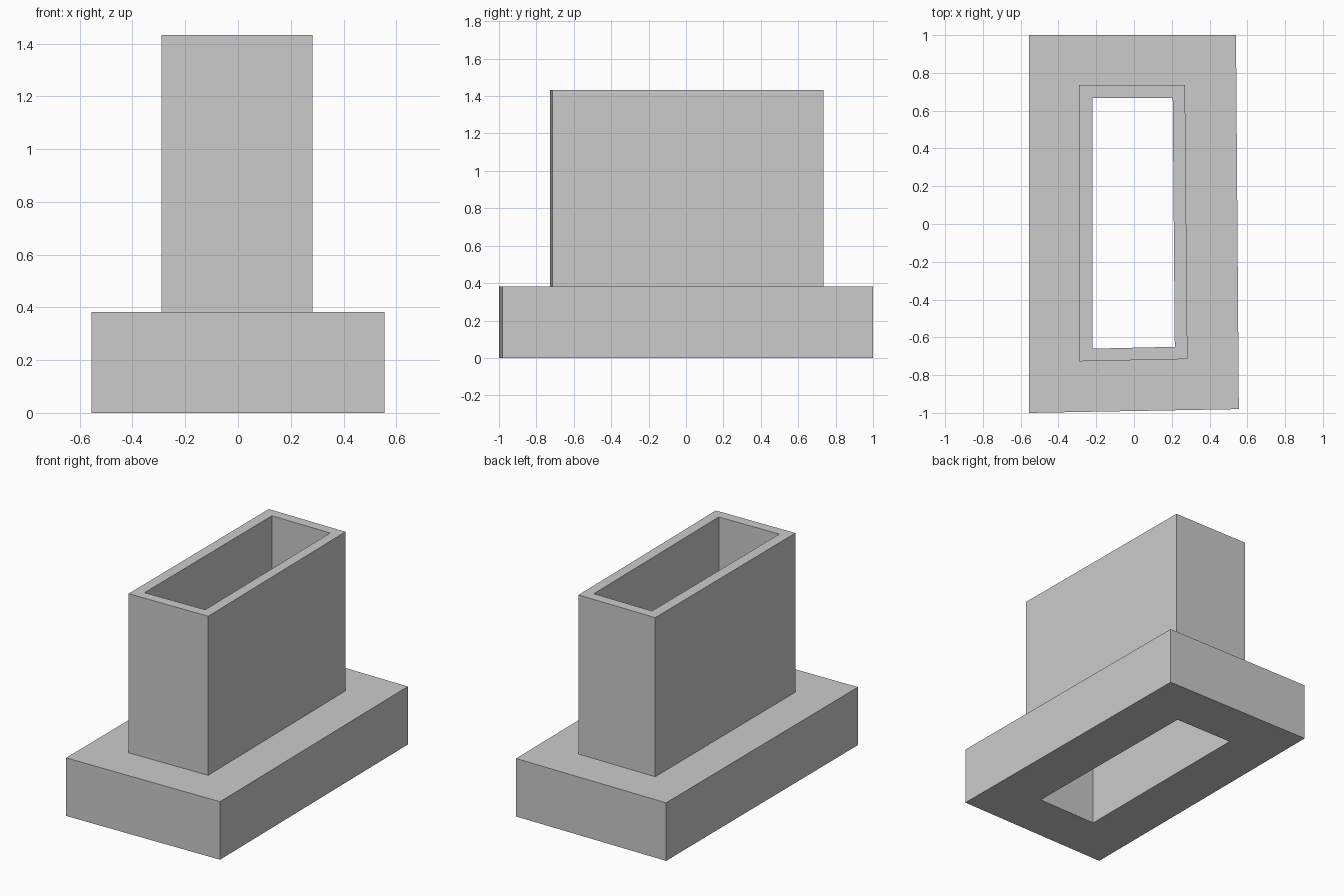
import bpy
import bmesh

cube = bpy.data.objects.get("Cube")
if cube:
    bpy.data.objects.remove(cube, do_unlink=True)

# Plain grey material
GREY = (0.6, 0.6, 0.6, 1.0)
grey = bpy.data.materials.new("plain_grey")
grey.use_nodes = True
grey.diffuse_color = GREY
bsdf = next(n for n in grey.node_tree.nodes if n.type == "BSDF_PRINCIPLED")
bsdf.inputs["Base Color"].default_value = GREY

# Slightly skewed plan outlines, anticlockwise from the front right corner
FOOTING = [(-0.555, -1.0), (0.555, -0.98), (0.54, 1.0), (-0.555, 1.0)]
SHAFT = [(-0.29, -0.727), (0.283, -0.715), (0.27, 0.735), (-0.29, 0.735)]
OPENING = [(-0.22, -0.66), (0.216, -0.65), (0.205, 0.668), (-0.22, 0.668)]
STEP, TOP = 0.383, 1.433

# Outline and height of each ring: up the outside, then down the inside
RINGS = [(FOOTING, 0), (FOOTING, STEP), (SHAFT, STEP),
         (SHAFT, TOP), (OPENING, TOP), (OPENING, 0)]

bm = bmesh.new()
rings = [[bm.verts.new((x, y, z)) for x, y in outline] for outline, z in RINGS]

# Bridge every ring to the next, closing the underside with the last pair
for i, lower in enumerate(rings):
    upper = rings[(i + 1) % len(rings)]
    for j in range(len(lower)):
        k = (j + 1) % len(lower)
        bm.faces.new((lower[j], lower[k], upper[k], upper[j]))
bmesh.ops.recalc_face_normals(bm, faces=bm.faces)

mesh = bpy.data.meshes.new("hollow_shaft_on_footing")
bm.to_mesh(mesh)
bm.free()
mesh.materials.append(grey)
body = bpy.data.objects.new("hollow_shaft_on_footing", mesh)
bpy.context.collection.objects.link(body)
